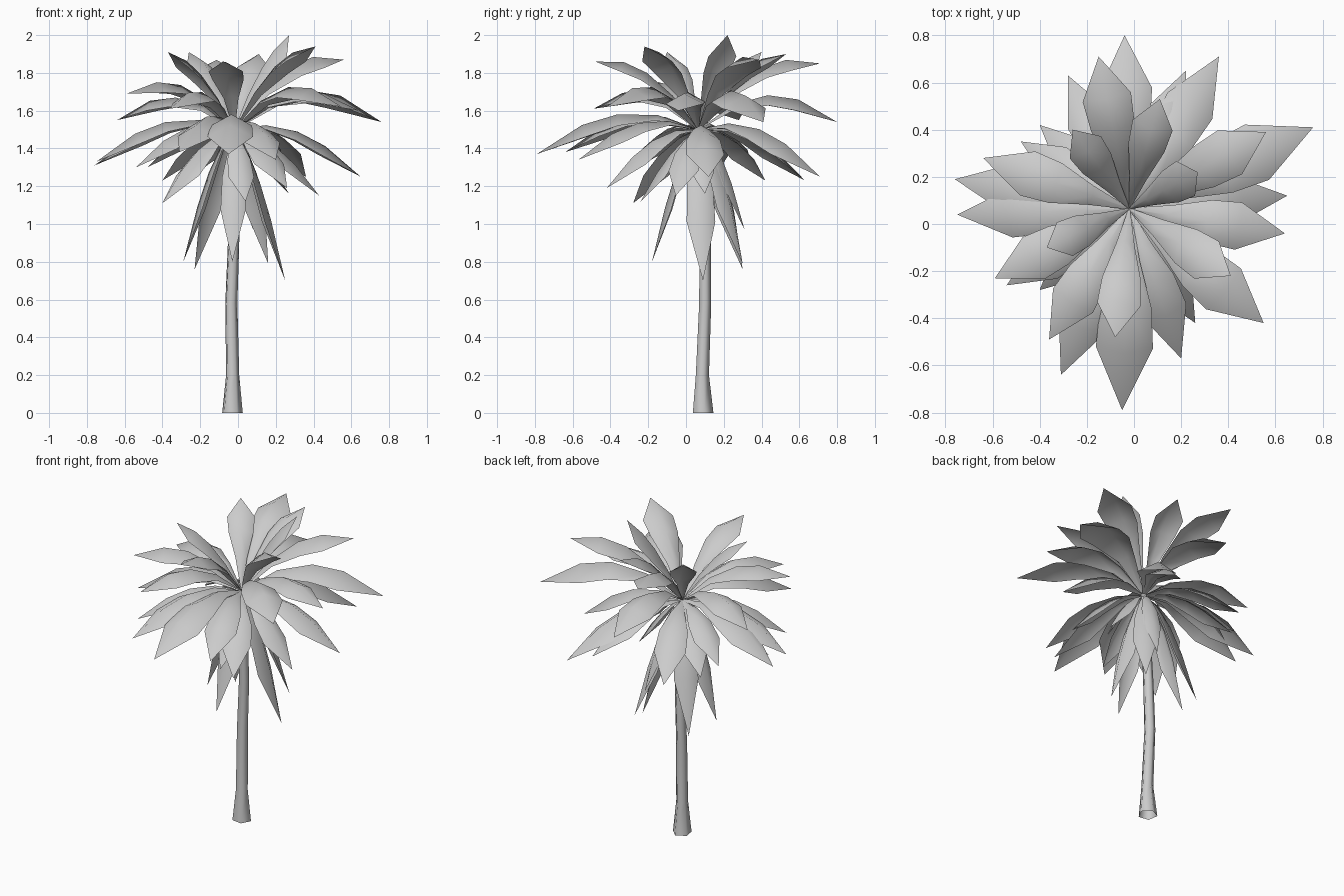
import bpy, bmesh, math
from mathutils import Vector

if "Cube" in bpy.data.objects:
    bpy.data.objects.remove(bpy.data.objects["Cube"])

grey = bpy.data.materials.new("plain grey")
grey.use_nodes = True
COLOUR = (0.6, 0.6, 0.6, 1)
grey.diffuse_color = COLOUR
grey.node_tree.nodes["Principled BSDF"].inputs["Base Color"].default_value = COLOUR

CROWN = Vector((-0.02, 0.065, 1.5))


def finish(name, bm, angle):
    mesh = bpy.data.meshes.new(name)
    bm.to_mesh(mesh)
    bm.free()
    obj = bpy.data.objects.new(name, mesh)
    bpy.context.collection.objects.link(obj)
    mesh.materials.append(grey)
    bpy.ops.object.select_all(action='DESELECT')
    obj.select_set(True)
    bpy.context.view_layer.objects.active = obj
    bpy.ops.object.shade_smooth_by_angle(angle=math.radians(angle))


def skin(bm, rows, closed):
    """Bridge consecutive rows of vertices with quads."""
    for a, b in zip(rows, rows[1:]):
        n = len(a)
        for i in range(n if closed else n - 1):
            j = (i + 1) % n
            bm.faces.new((a[i], a[j], b[j], b[i]))


def trunk():
    """Five-sided bent stem, open underneath."""
    bm = bmesh.new()
    # x, y, z, radius up the stem
    path = [(-.032, .088, 0, .058), (-.03, .085, .2, .037), (-.037, .1, .58, .034),
            (-.025, .1, .9, .032), (-.02, .085, 1.25, .028), (-.02, .065, 1.5, .02)]
    rows = []
    for x, y, z, r in path:
        turns = [math.radians(9 + 72 * k) for k in range(5)]
        rows.append([bm.verts.new((x + r * math.cos(a), y + r * math.sin(a), z)) for a in turns])
    skin(bm, rows, True)
    bm.faces.new(rows[-1])
    finish("trunk", bm, 80)


# Position along the frond, share of full width
OUTLINE = [(0, .04), (.25, .43), (.5, .9), (.72, 1)]
FOLD = 0.55


def frond(name, tip, width_ratio, arch):
    """Folded leaf blade arching from the crown to its tip."""
    bm = bmesh.new()
    reach = Vector(tip) - CROWN
    flat = Vector((reach.x, reach.y, 0))
    side = Vector((-flat.y, flat.x, 0)).normalized()
    lift = arch * flat.length
    half = reach.length * width_ratio / 2

    def spine(t):
        return CROWN + reach * t + Vector((0, 0, lift * 4 * t * (1 - t)))

    rows = []
    for t, w in OUTLINE:
        along = (spine(t + .05) - spine(t - .05)).normalized()
        up = along.cross(side)
        rows.append([bm.verts.new(spine(t) + side * s * half * w - up * abs(s) * half * w * FOLD)
                     for s in (-1, 0, 1)])
    skin(bm, rows, False)
    end = bm.verts.new(spine(1))
    for a, b in zip(rows[-1], rows[-1][1:]):
        bm.faces.new((a, b, end))
    bmesh.ops.recalc_face_normals(bm, faces=bm.faces)
    if sum(f.normal.z for f in bm.faces) < 0:
        bmesh.ops.reverse_faces(bm, faces=bm.faces)
    finish(name, bm, 80)


# Frond tips by tier, with blade width relative to length and arch height
TIERS = {
    "upper_frond": (.28, .22, [
        (-.15, .71, 1.85), (.56, .39, 1.87), (.41, -.22, 1.94), (.27, .22, 2.0),
        (-.37, -.10, 1.91), (-.26, .40, 1.91), (-.08, -.48, 1.86), (.11, .53, 1.9)]),
    "middle_frond": (.30, .22, [
        (-.04, .80, 1.54), (.76, .41, 1.54), (.55, -.42, 1.62), (-.36, -.49, 1.61),
        (-.64, .28, 1.55), (-.59, -.23, 1.69), (.64, -.04, 1.6)]),
    "lower_frond": (.28, .17, [
        (-.05, -.79, 1.37), (-.31, -.64, 1.38), (.36, .71, 1.25),
        (-.76, .19, 1.31), (-.75, .04, 1.33), (-.54, -.26, 1.3), (-.40, -.28, 1.11),
        (-.48, .35, 1.3), (-.40, .42, 1.23), (-.28, .63, 1.23),
        (.22, .65, 1.29), (.65, .12, 1.25), (.20, -.57, 1.34), (.26, -.42, 1.19),
        (.43, -.055, 1.15), (.27, .10, 1.16), (.04, -.24, 1.12)]),
    "hanging_frond": (.18, .45, [
        (.25, .09, .70), (.16, .30, .79), (-.03, -.18, .8), (-.29, .10, .8),
        (-.23, .30, .76), (.08, .31, .97)]),
}

trunk()
for tier, (ratio, arch, tips) in TIERS.items():
    for number, tip in enumerate(tips, 1):
        frond(f"{tier}_{number}", tip, ratio, arch)
